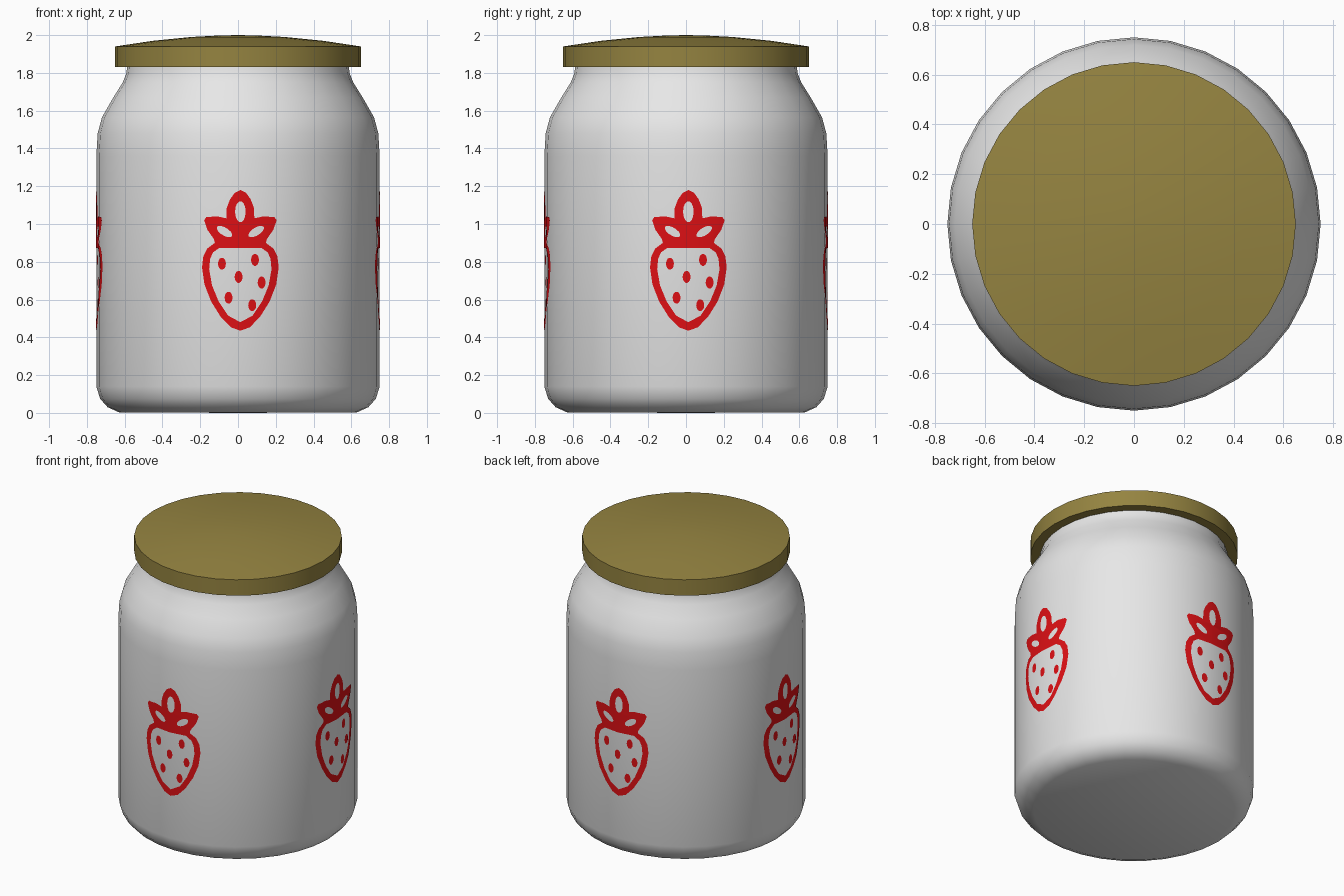
import bpy, bmesh, math
from mathutils import Vector
from mathutils.geometry import tessellate_polygon

if "Cube" in bpy.data.objects:
    bpy.data.objects.remove(bpy.data.objects["Cube"])

SEG, R = 32, 0.75


def material(name, rgb):
    m = bpy.data.materials.new(name)
    m.diffuse_color = (*rgb, 1)
    m.use_nodes = True
    m.node_tree.nodes["Principled BSDF"].inputs["Base Color"].default_value = m.diffuse_color
    return m


white = material("white glaze", (0.8, 0.8, 0.8))
gold = material("dull gold", (0.30, 0.23, 0.052))
red = material("red paint", (0.72, 0.005, 0.007))


def finish(bm, name, mat, angle):
    me = bpy.data.meshes.new(name)
    bm.to_mesh(me)
    bm.free()
    me.materials.append(mat)
    ob = bpy.data.objects.new(name, me)
    bpy.context.collection.objects.link(ob)
    bpy.ops.object.select_all(action='DESELECT')
    ob.select_set(True)
    bpy.context.view_layer.objects.active = ob
    bpy.ops.object.shade_smooth_by_angle(angle=math.radians(angle))
    return ob


def lathe(name, profile, mat, angle):
    bm = bmesh.new()
    vs = [bm.verts.new((r, 0, z)) for r, z in profile]
    es = [bm.edges.new(p) for p in zip(vs, vs[1:])]
    bmesh.ops.spin(bm, geom=vs + es, cent=(0, 0, 0), axis=(0, 0, 1),
                   angle=2 * math.pi, steps=SEG)
    bmesh.ops.remove_doubles(bm, verts=bm.verts, dist=1e-4)
    bmesh.ops.recalc_face_normals(bm, faces=bm.faces)
    return finish(bm, name, mat, angle)


# Jar body and domed lid
lathe("jar_body", [(0, 0), (0.63, 0.003), (0.69, 0.03), (0.73, 0.075), (0.75, 0.14),
                   (0.75, 1.36), (0.743, 1.48), (0.72, 1.565), (0.66, 1.67),
                   (0.61, 1.75), (0.59, 1.8), (0.585, 1.87), (0, 1.87)], white, 50)
lathe("lid", [(0, 1.83), (0.65, 1.83), (0.65, 1.94), (0.45, 1.97), (0.25, 1.99),
              (0.1, 1.998), (0, 2)], gold, 30)


# Strawberry drawing helpers (x, z in the front plane)
CX = 0.0125


def mirrored(half):
    """Closed loop from a right half that starts and ends on the centre line."""
    return [(CX + x, z) for x, z in half] + [(CX - x, z) for x, z in half[-2:0:-1]]


def ellipse(x, z, a, b, tilt=0, n=14):
    c, s = math.cos(tilt), math.sin(tilt)
    pts = [(a * math.cos(2 * math.pi * i / n), b * math.sin(2 * math.pi * i / n)) for i in range(n)]
    return [(x + c * u - s * v, z + s * u + c * v) for u, v in pts]


outline = mirrored([(0, 1.18), (0.03, 1.165), (0.055, 1.13), (0.072, 1.085), (0.074, 1.03),
                    (0.12, 1.04), (0.18, 1.037), (0.192, 1.02), (0.175, 0.97), (0.14, 0.92),
                    (0.135, 0.9), (0.175, 0.87), (0.196, 0.83), (0.203, 0.77), (0.19, 0.68),
                    (0.155, 0.59), (0.105, 0.51), (0.05, 0.453), (0, 0.435)])
inner = mirrored([(0, 0.872), (0.11, 0.874), (0.145, 0.85), (0.16, 0.815), (0.165, 0.76),
                  (0.15, 0.675), (0.115, 0.59), (0.065, 0.515), (0, 0.48)])
leaf_holes = [ellipse(CX, 1.065, 0.028, 0.056),
              ellipse(CX - 0.084, 0.96, 0.047, 0.021, -0.55),
              ellipse(CX + 0.084, 0.96, 0.047, 0.021, 0.55)]
seeds = [ellipse(x, z, 0.021, 0.032) for x, z in
         [(-0.085, 0.79), (0.09, 0.81), (0.003, 0.72), (0.125, 0.69), (-0.05, 0.61), (0.075, 0.57)]]


def wall(x):
    """Depth of the faceted jar wall at x."""
    step = 2 * math.pi / SEG
    k = math.floor(math.asin(x / R) / step + 1e-6)
    a, b = k * step, (k + 1) * step
    t = (x / R - math.sin(a)) / (math.sin(b) - math.sin(a))
    return R * (math.cos(a) * (1 - t) + math.cos(b) * t)


# Painted strawberry on each of the four sides, wrapped over the facets
for i, side in enumerate(("front", "right", "back", "left")):
    bm = bmesh.new()
    for shape in [[outline, inner] + leaf_holes] + [[s] for s in seeds]:
        loops = [[Vector((x, z, 0)) for x, z in loop] for loop in shape]
        vs = [bm.verts.new((p.x, 0, p.y)) for loop in loops for p in loop]
        for tri in tessellate_polygon(loops):
            bm.faces.new([vs[j] for j in tri])
    for k in (-1, 0, 1):
        bmesh.ops.bisect_plane(bm, geom=bm.verts[:] + bm.edges[:] + bm.faces[:], dist=1e-5,
                               plane_co=(R * math.sin(k * 2 * math.pi / SEG), 0, 0),
                               plane_no=(1, 0, 0))
    bm.normal_update()
    bmesh.ops.reverse_faces(bm, faces=[f for f in bm.faces if f.normal.y > 0])
    c, s = math.cos(i * math.pi / 2), math.sin(i * math.pi / 2)
    for v in bm.verts:
        x, y = v.co.x, -wall(v.co.x) - 0.003
        v.co.x, v.co.y = c * x - s * y, s * x + c * y
    finish(bm, "strawberry_" + side, red, 40)
